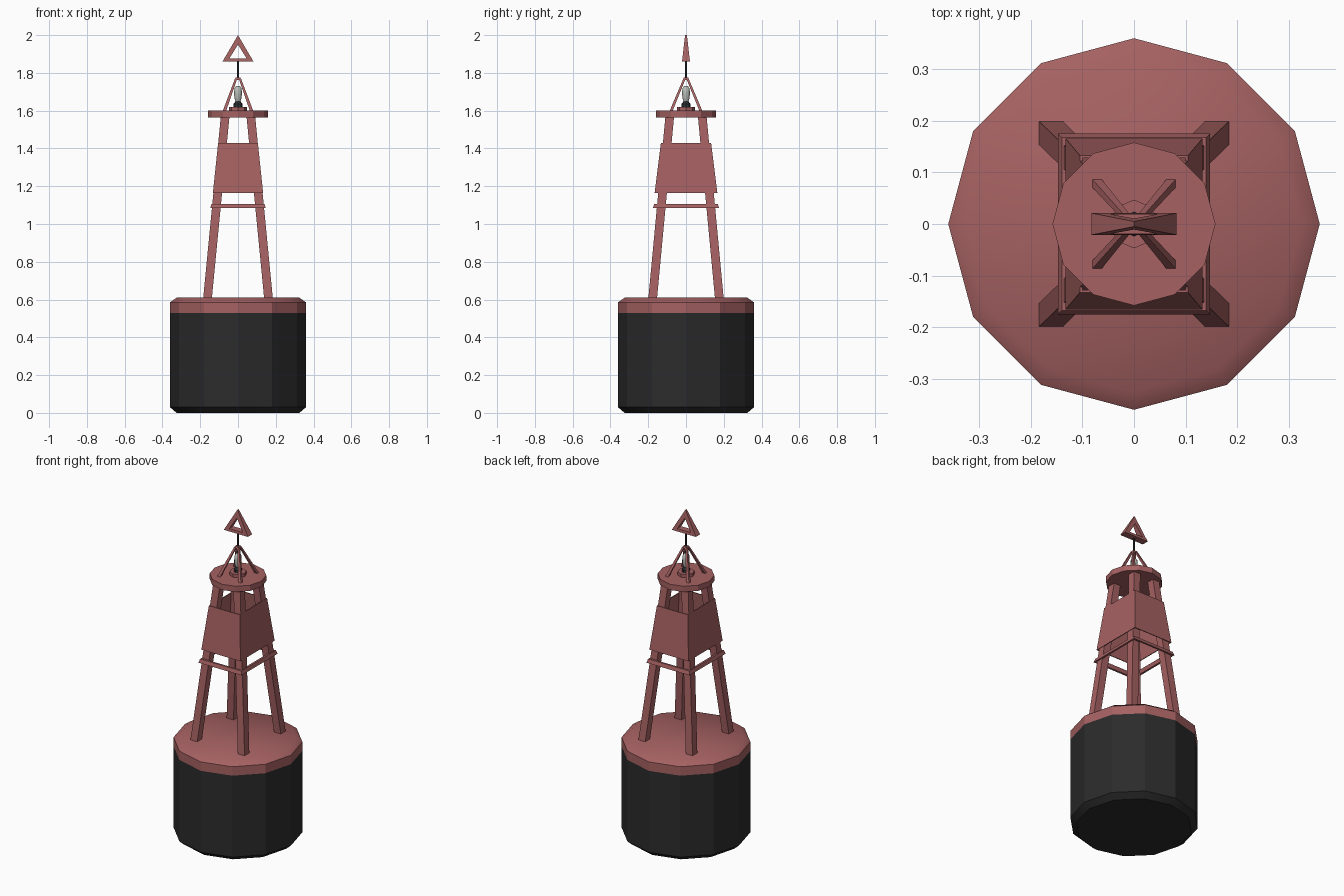
import bpy
import bmesh
from math import cos, sin, tau

if "Cube" in bpy.data.objects:
    bpy.data.objects.remove(bpy.data.objects["Cube"])


def material(name, rgb, roughness=0.7):
    m = bpy.data.materials.new(name)
    m.use_nodes = True
    m.diffuse_color = (*rgb, 1)
    bsdf = m.node_tree.nodes["Principled BSDF"]
    bsdf.inputs["Base Color"].default_value = (*rgb, 1)
    bsdf.inputs["Roughness"].default_value = roughness
    return m


RED = material("faded red paint", (0.38, 0.12, 0.122))
BLACK = material("black hull paint", (0.024, 0.024, 0.024))
DARK = material("dark lamp fitting", (0.03, 0.033, 0.035))
GLASS = material("pale lamp glass", (0.5, 0.53, 0.49))


def loft(name, rings, mat, closed=False):
    """Skin a list of equal rings; cap the ends, or join them if closed."""
    bm = bmesh.new()
    loops = [[bm.verts.new(p) for p in ring] for ring in rings]
    pairs = list(zip(loops, loops[1:]))
    if closed:
        pairs.append((loops[-1], loops[0]))
    else:
        bm.faces.new(loops[0])
        bm.faces.new(loops[-1])
    for a, b in pairs:
        for i in range(len(a)):
            j = (i + 1) % len(a)
            bm.faces.new((a[i], a[j], b[j], b[i]))
    bmesh.ops.recalc_face_normals(bm, faces=bm.faces)
    mesh = bpy.data.meshes.new(name)
    bm.to_mesh(mesh)
    bm.free()
    mesh.materials.append(mat)
    obj = bpy.data.objects.new(name, mesh)
    bpy.context.collection.objects.link(obj)
    return obj


def circle(r, z, n):
    return [(r * cos(tau * i / n), r * sin(tau * i / n), z) for i in range(n)]


def rect(hx, hy, z, cx=0, cy=0):
    return [(cx + sx * hx, cy + sy * hy, z)
            for sx, sy in ((-1, -1), (1, -1), (1, 1), (-1, 1))]


def lathe(name, profile, n, mat):
    return loft(name, [circle(r, z, n) for r, z in profile], mat)


def smooth(obj, angle):
    bpy.ops.object.select_all(action="DESELECT")
    obj.select_set(True)
    bpy.context.view_layer.objects.active = obj
    bpy.ops.object.shade_smooth_by_angle(angle=angle)


def tapered_frame(name, low, high, z0, z1, t):
    """Open rectangular tube, narrowing upward."""
    return loft(name, [rect(*low, z0), rect(*high, z1),
                       rect(high[0] - t, high[1] - t, z1),
                       rect(low[0] - t, low[1] - t, z0)], RED, closed=True)


# Float: black below, red band and deck above
hull = lathe("float", [(0.325, 0), (0.36, 0.03), (0.36, 0.53),
                       (0.36, 0.585), (0.325, 0.61)], 12, BLACK)
hull.data.materials.append(RED)
smooth(hull, 0.68)
for face in hull.data.polygons:
    face.material_index = int(face.center.z > 0.53)
    if abs(face.normal.z) < 0.1:
        face.use_smooth = False

# Tower legs and lamp guard struts, one per corner
for side, sx in (("left", 1), ("right", -1)):
    for end, sy in (("front", -1), ("back", 1)):
        loft(f"{end}_{side}_leg",
             [rect(0.023, 0.023, 0.6, sx * 0.162, sy * 0.177),
              rect(0.023, 0.023, 1.57, sx * 0.068, sy * 0.086)], RED)
        loft(f"{end}_{side}_guard_strut",
             [rect(0.009, 0.008, 1.598, sx * 0.072, sy * 0.079),
              rect(0.006, 0.006, 1.767, sx * 0.011, sy * 0.009)], RED)

# Tower panels and the rail below them
tapered_frame("tower_panels", (0.133, 0.166), (0.105, 0.133), 1.165, 1.43, 0.005)
tapered_frame("tower_rail", (0.147, 0.175), (0.14, 0.168), 1.085, 1.107, 0.012)

# Platform and lamp
lathe("platform", [(0.158, 1.565), (0.158, 1.6)], 12, RED)
lathe("lamp_base", [(0.047, 1.6), (0.047, 1.62)], 8, RED)
lathe("lamp_socket", [(0.024, 1.62), (0.024, 1.635), (0.014, 1.648)], 8, DARK)
lamp = lathe("lamp", [(0.011, 1.645), (0.019, 1.665), (0.021, 1.7),
                      (0.018, 1.72), (0.009, 1.73)], 8, GLASS)
smooth(lamp, 0.9)

# Guard cap and pole
loft("guard_cap", [rect(0.017, 0.015, 1.763), rect(0.013, 0.012, 1.775)], RED)
lathe("topmark_pole", [(0.005, 1.77), (0.005, 1.865)], 6, DARK)


# Triangular topmark, thinner toward its tip
def triangle(half, z0, z1, sy):
    depth = lambda z: sy * (0.005 + 0.016 * (2 - z) / 0.14)
    return [(x, depth(z), z) for x, z in ((-half, z0), (half, z0), (0, z1))]


outer, inner = (0.082, 1.86, 2.0), (0.046, 1.876, 1.95)
loft("topmark", [triangle(*outer, -1), triangle(*outer, 1),
                 triangle(*inner, 1), triangle(*inner, -1)], RED, closed=True)
